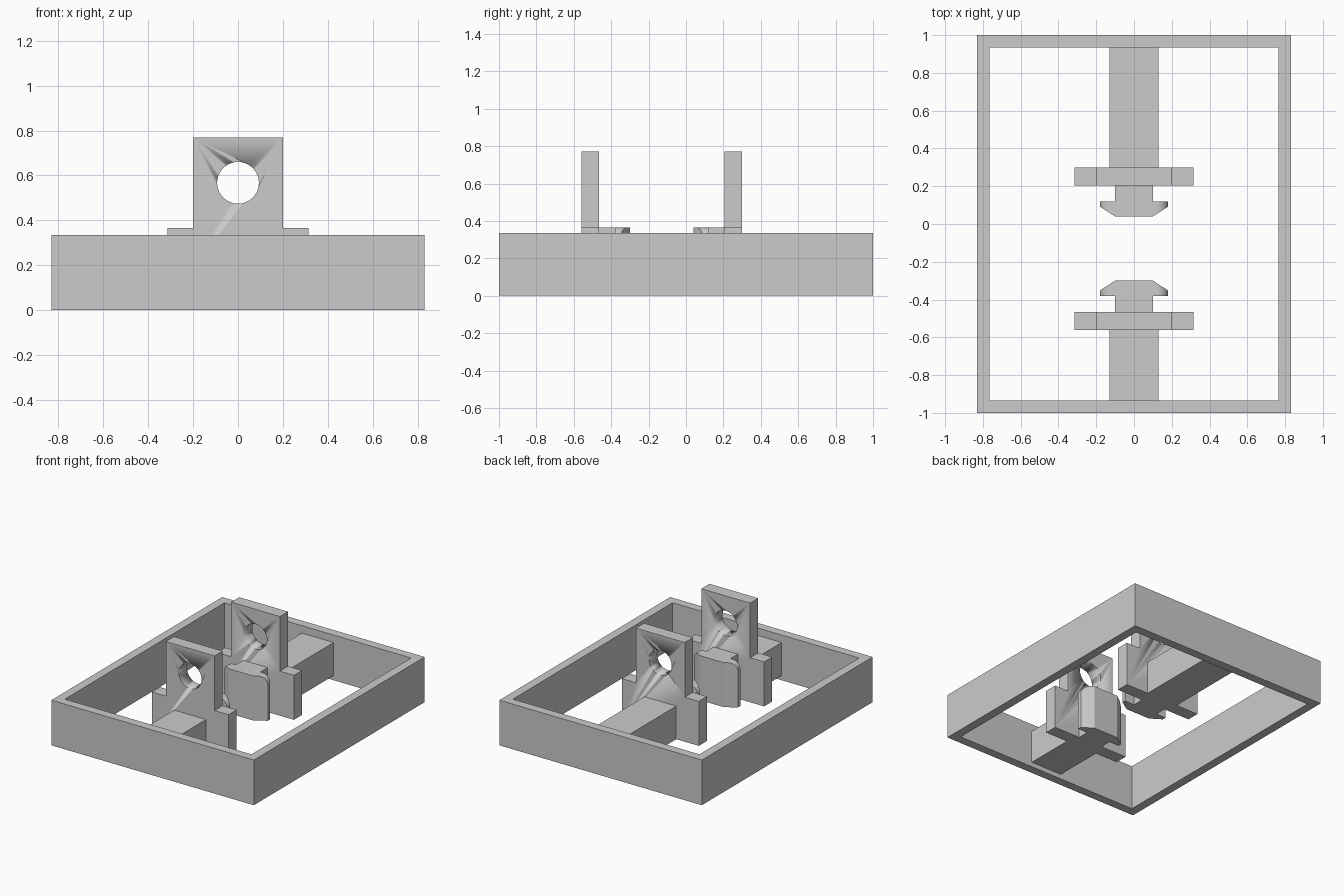
import bpy, bmesh, math
from mathutils import Vector

cube = bpy.data.objects.get("Cube")
if cube:
    bpy.data.objects.remove(cube, do_unlink=True)

grey = bpy.data.materials.new("light grey")
grey.use_nodes = True
COLOUR = (0.6, 0.6, 0.6, 1)
grey.diffuse_color = COLOUR
grey.node_tree.nodes["Principled BSDF"].inputs["Base Color"].default_value = COLOUR

MID_Y = -0.13             # the two arms mirror about this line
BASE, TOP = 0.035, 0.365  # arm bottom, shoulder height
WALL = 0.065


def finish(name, bm, smooth=False):
    bmesh.ops.recalc_face_normals(bm, faces=bm.faces)
    mesh = bpy.data.meshes.new(name)
    bm.to_mesh(mesh)
    bm.free()
    obj = bpy.data.objects.new(name, mesh)
    bpy.context.collection.objects.link(obj)
    mesh.materials.append(grey)
    if smooth:
        bpy.ops.object.select_all(action='DESELECT')
        obj.select_set(True)
        bpy.context.view_layer.objects.active = obj
        bpy.ops.object.shade_smooth_by_angle(angle=math.radians(30))
    return obj


def prism(outline, y0, y1):
    """Extrude an x-z outline along y."""
    bm = bmesh.new()
    face = bm.faces.new([bm.verts.new((x, y0, z)) for x, z in outline])
    out = bmesh.ops.extrude_face_region(bm, geom=[face])
    verts = [v for v in out["geom"] if isinstance(v, bmesh.types.BMVert)]
    bmesh.ops.translate(bm, verts=verts, vec=(0, y1 - y0, 0))
    return bm


def mirrored(right):
    """Complete a right-hand profile with its left half."""
    return right + [(-x, z) for x, z in reversed(right)]


def block(half, z0, z1):
    return mirrored([(half, z0), (half, z1)])


def cut(obj, cutter):
    cutter.hide_render = True
    cutter.hide_set(True)
    mod = obj.modifiers.new("cut", 'BOOLEAN')
    mod.operation, mod.solver, mod.object = 'DIFFERENCE', 'EXACT', cutter


# Open rectangular frame
frame = finish("outer_frame", prism(block(0.83, 0, 0.335), -1, 1))
cut(frame, finish("frame_cutter",
                  prism(block(0.83 - WALL, -0.1, 0.5), WALL - 1, 1 - WALL)))


def arm(label, s):
    def at(d):
        return MID_Y + s * d

    # Support beam running to the frame wall
    finish(label + "_beam", prism(block(0.13, BASE, 0.28), at(0.43), s * (1 - WALL)))

    # Shouldered plate with a round hole through its upper tab
    plate = finish(label + "_plate", prism(mirrored(
        [(0.315, BASE), (0.315, TOP), (0.2, TOP), (0.2, 0.77)]), at(0.335), at(0.43)), True)
    ring = [(0.093 * math.cos(a), 0.567 + 0.093 * math.sin(a))
            for a in (math.tau * i / 48 for i in range(48))]
    cut(plate, finish(label + "_hole_cutter", prism(ring, at(0.3), at(0.5)), True))

    # Neck joining plate and head
    finish(label + "_neck", prism(block(0.1, BASE, TOP), at(0.25), at(0.335)))

    # Head with rounded upper corners and tapered inner sides
    r, half = 0.06, 0.18
    corner = [(half - r + r * math.cos(a), TOP - r + r * math.sin(a))
              for a in (math.pi / 2 * i / 10 for i in range(11))]
    head = prism(mirrored([(half, BASE)] + corner), at(0.17), at(0.25))
    for side in (1, -1):
        cut_out = bmesh.ops.bisect_plane(
            head, geom=head.verts[:] + head.edges[:] + head.faces[:],
            plane_co=(side * half, at(0.222), 0),
            plane_no=Vector((side * 0.052, -s * 0.08, 0)).normalized(), clear_outer=True)
        edges = [e for e in cut_out["geom_cut"] if isinstance(e, bmesh.types.BMEdge)]
        bmesh.ops.holes_fill(head, edges=edges)
    finish(label + "_head", head, True)


arm("rear", 1)
arm("front", -1)
